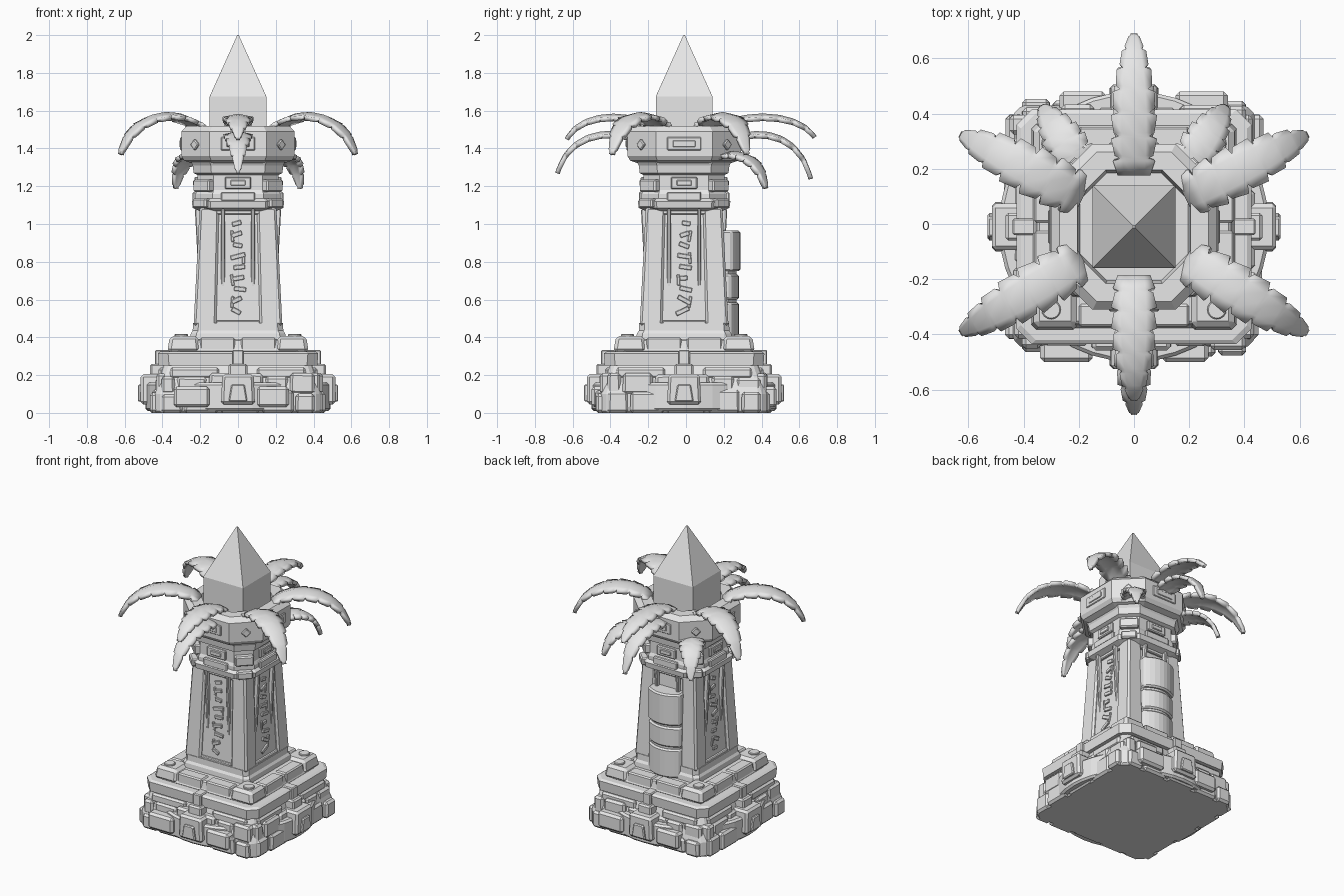
import bpy, bmesh, math, random
from mathutils import Vector, Matrix

random.seed(4)
CY = -0.01  # depth of the tower axis

if "Cube" in bpy.data.objects:
    bpy.data.objects.remove(bpy.data.objects["Cube"], do_unlink=True)

stone = bpy.data.materials.new("pale_grey_stone")
stone.use_nodes = True
grey = (0.8, 0.8, 0.8, 1)
stone.diffuse_color = grey
stone.node_tree.nodes["Principled BSDF"].inputs["Base Color"].default_value = grey


def finish(name, bm, bevel=0):
    bmesh.ops.recalc_face_normals(bm, faces=bm.faces)
    mesh = bpy.data.meshes.new(name)
    bm.to_mesh(mesh)
    bm.free()
    ob = bpy.data.objects.new(name, mesh)
    mesh.materials.append(stone)
    bpy.context.collection.objects.link(ob)
    if bevel:
        mod = ob.modifiers.new("edge_chamfer", "BEVEL")
        mod.width, mod.segments, mod.limit_method = bevel, 1, "ANGLE"
    return ob


def place(angle):
    return Matrix.Translation((0, CY, 0)) @ Matrix.Rotation(math.radians(angle), 4, "Z")


def tier(name, profile, f, bevel=0):
    """Stack of square rings with cut corners; f is the flat share of a side."""
    bm = bmesh.new()
    rings = []
    for h, z in profile:
        rings.append([bm.verts.new(place(k * 90) @ Vector((s * h, -h, z)))
                      for k in range(4) for s in (-f, f)])
    for a, b in zip(rings, rings[1:]):
        for i in range(8):
            j = (i + 1) % 8
            bm.faces.new((a[i], a[j], b[j], b[i]))
    bm.faces.new(rings[0])
    bm.faces.new(rings[-1])
    return finish(name, bm, bevel)


def block(name, angle, u, r, z, bevel=0.01, taper=1, lean=0, roll=0):
    """Box on one side: u across, r outward, z up, each a (low, high) pair."""
    bm = bmesh.new()
    bmesh.ops.create_cube(bm, size=1)
    for v in bm.verts:
        if v.co.z > 0:
            v.co.x *= taper
    size = Matrix.Diagonal((u[1] - u[0], r[1] - r[0], z[1] - z[0], 1))
    mid = Matrix.Translation((sum(u) / 2, -sum(r) / 2, sum(z) / 2))
    turn = Matrix.Rotation(-lean, 4, "X") @ Matrix.Rotation(roll, 4, "Y")
    bm.transform(place(angle) @ mid @ turn @ size)
    return finish(name, bm, bevel)


def pillar(name, angle, low, high, z, bevel):
    """Square corner post; low and high are its (inner, outer) reach at each end."""
    bm = bmesh.new()
    bmesh.ops.create_cube(bm, size=2)
    for v in bm.verts:
        ends = high if v.co.z > 0 else low
        v.co = (ends[v.co.x > 0], -ends[v.co.y > 0], z[v.co.z > 0])
    bm.transform(place(angle))
    return finish(name, bm, bevel)


def curved_slab(name, half, r, z, bevel):
    """Slab on the back whose outer face bows outward."""
    bm = bmesh.new()
    arc = [(half * i / 4, r - 0.045 * (i / 4) ** 2) for i in range(-4, 5)]
    outline = [(-half, 0.16)] + arc + [(half, 0.16)]
    base = bm.faces.new([bm.verts.new((x, y + CY, z[0])) for x, y in outline])
    up = bmesh.ops.extrude_face_region(bm, geom=[base])["geom"]
    bmesh.ops.translate(bm, vec=(0, 0, z[1] - z[0]),
                        verts=[g for g in up if isinstance(g, bmesh.types.BMVert)])
    return finish(name, bm, bevel)


def drum(name, x, y, radius, z0, z1, sides, bevel=0.006):
    bm = bmesh.new()
    bmesh.ops.create_cone(bm, cap_ends=True, segments=sides, radius1=radius, radius2=radius,
                          depth=z1 - z0, matrix=Matrix.Translation((x, y + CY, (z0 + z1) / 2)))
    return finish(name, bm, bevel)


def leaf(name, start, tip, rise, half):
    """Arched, ridged palm leaf with notched edges."""
    a, d = Vector(start), Vector(tip)
    flat = Vector((d.x - a.x, d.y - a.y, 0))
    b = a + flat * 0.3 + Vector((0, 0, rise))
    c = a + flat * 0.85 + Vector((0, 0, rise * 0.8))
    side = Vector((-flat.y, flat.x, 0)).normalized()
    bm = bmesh.new()
    rows = []
    teeth = 7
    stations = [((i + s) / teeth, n) for i in range(teeth)
                for s, n in ((0, 0.95), (0.74, 1.08), (0.84, 0.7))] + [(1, 1)]
    for t, notch in stations:
        p = a * (1 - t) ** 3 + b * 3 * t * (1 - t) ** 2 + c * 3 * t * t * (1 - t) + d * t ** 3
        w = half * min(1, 0.8 + t) * (1 - 0.86 * max(0, (t - 0.4) / 0.6) ** 1.6)
        row = []
        for s in (-1, -0.55, 0, 0.55, 1):
            reach = s * w * (notch if abs(s) == 1 else 1)
            row.append(bm.verts.new(p + side * reach - Vector((0, 0, 0.22 * w * abs(s)))))
        rows.append(row)
    for m, n in zip(rows, rows[1:]):
        for i in range(4):
            bm.faces.new((m[i], n[i], n[i + 1], m[i + 1]))
    ob = finish(name, bm)
    mod = ob.modifiers.new("thickness", "SOLIDIFY")
    mod.thickness, mod.offset = 0.024, 0
    bpy.ops.object.select_all(action="DESELECT")
    ob.select_set(True)
    bpy.context.view_layer.objects.active = ob
    bpy.ops.object.shade_smooth_by_angle(angle=math.radians(35))


# Stepped base
tier("base_core", [(0.44, 0), (0.44, 0.1), (0.41, 0.2), (0.39, 0.26)], 0.92, 0.01)
drum("base_round", 0, 0, 0.49, 0.01, 0.16, 40, 0.012)
tier("base_band", [(0.42, 0.25), (0.425, 0.315), (0.41, 0.325)], 0.87)
tier("base_top", [(0.37, 0.32), (0.36, 0.34), (0.35, 0.39)], 0.86, 0.008)
tier("shaft_plinth", [(0.255, 0.38), (0.25, 0.42), (0.24, 0.435), (0.238, 0.475)], 0.88)

sides = {"front": 0, "left": 90, "back": 180, "right": 270}
for side, ang in sides.items():
    # Rough stones in two courses
    for course, (z0, z1, out, cuts) in enumerate((
            (0.0, 0.11, 0.46, (-0.41, -0.29, -0.1, 0.12, 0.3, 0.41)),
            (0.1, 0.2, 0.44, (-0.41, -0.33, -0.16, 0.14, 0.27, 0.41)))):
        for u0, u1 in zip(cuts, cuts[1:]):
            r = out + random.uniform(-0.012, 0.012)
            top = z1 + random.uniform(-0.015, 0.015)
            block(f"{side}_stone_{course}", ang, (u0 + 0.004, u1 - 0.004), (0.3, r), (z0, top),
                  0.014, 0.97, 0, random.uniform(-0.02, 0.02) if course else 0)
    # Projecting stones beside the keystone
    if side in ("front", "back"):
        for u0, u1 in ((-0.34, -0.15), (0.1, 0.27)):
            block(f"{side}_jutting_stone", ang, (u0, u1), (0.35, 0.49), (0.03, 0.14), 0.015)
    for s in (-1, 1):
        block(f"{side}_ledge", ang, sorted((s * 0.1, s * 0.36)), (0.3, 0.42), (0.18, 0.24), 0.012)
        block(f"{side}_top_slab", ang, sorted((s * 0.015, s * 0.2)), (0.28, 0.362), (0.32, 0.398), 0.008)
    # Keystone with tapered plaque and clasp
    block(f"{side}_keystone", ang, (-0.09, 0.09), (0.35, 0.515), (0.045, 0.205), 0.014, 0.92)
    block(f"{side}_keystone_plaque", ang, (-0.05, 0.05), (0.5, 0.53), (0.06, 0.15), 0.006, 0.7)
    block(f"{side}_keystone_neck", ang, (-0.05, 0.05), (0.35, 0.465), (0.19, 0.26), 0.01)
    block(f"{side}_clasp", ang, (-0.03, 0.03), (0.35, 0.44), (0.24, 0.333), 0.006)
    # Corner blocks with round studs
    x, y, _ = Matrix.Rotation(math.radians(ang), 3, "Z") @ Vector((0.3, -0.3, 0))
    pillar(f"{side}_corner_block", ang, (0.2, 0.375), (0.21, 0.36), (0.32, 0.408), 0.018)
    drum(f"{side}_corner_stud", x, y, 0.035, 0.39, 0.418, 16, 0.004)

# Tapered square shaft with corner pillars and recessed panels
tier("shaft", [(0.218, 0.46), (0.184, 1.09)], 0.94)
lean = -0.054
for side, ang in sides.items():
    pillar(f"{side}_corner_pillar", ang, (0.115, 0.235), (0.1, 0.203), (0.46, 1.09), 0.012)
    for s in (-1, 1):
        block(f"{side}_panel_rail", ang, sorted((s * 0.07, s * 0.09)), (0.18, 0.212), (0.47, 1.08),
              0.005, 1, lean)
    for z0, r in ((0.46, 0.234), (1.05, 0.202)):
        block(f"{side}_panel_end", ang, (-0.115, 0.115), (0.17, r), (z0, z0 + 0.03), 0.005)
    if side == "back":
        continue
    # Carved glyph strokes
    for i in range(9):
        z = 0.54 + i * 0.058
        r = 0.214 - (z - 0.47) * 0.054
        w = random.uniform(0.02, 0.04)
        u = random.uniform(-0.012, 0.012)
        block(f"{side}_glyph_bar", ang, (u - w, u + w), (r - 0.02, r + 0.014), (z - 0.012, z + 0.012),
              0.003, 1, lean, random.uniform(-0.5, 0.5))
        if i % 2:
            u = random.choice((-0.03, 0.03))
            block(f"{side}_glyph_stem", ang, (u - 0.008, u + 0.008), (r - 0.02, r + 0.012),
                  (z - 0.04, z + 0.02), 0.003, 1, lean, random.uniform(-0.2, 0.2))

# Bowed slabs up the back
for z0, z1, r in ((0.39, 0.585, 0.29), (0.6, 0.735, 0.29), (0.75, 0.965, 0.298)):
    curved_slab("back_slab", 0.12, r, (z0, z1), 0.01)
curved_slab("back_slab_core", 0.11, 0.278, (0.4, 0.95), 0)

# Collar, neck and head
tier("collar", [(0.205, 1.07), (0.24, 1.085), (0.245, 1.12), (0.225, 1.135), (0.225, 1.16),
                (0.215, 1.18), (0.215, 1.26), (0.235, 1.27), (0.24, 1.31), (0.25, 1.33)], 0.6)
tier("head", [(0.24, 1.32), (0.285, 1.335), (0.3, 1.36), (0.3, 1.49), (0.27, 1.52),
              (0.205, 1.52), (0.195, 1.46)], 0.5)
for side, ang in sides.items():
    block(f"{side}_neck_plaque", ang, (-0.07, 0.07), (0.2, 0.23), (1.185, 1.25), 0.006)
    block(f"{side}_neck_inset", ang, (-0.04, 0.04), (0.2, 0.237), (1.203, 1.232), 0.004)
    block(f"{side}_collar_lip", ang, (-0.09, 0.09), (0.2, 0.24), (1.12, 1.17), 0.006)
    block(f"{side}_head_plaque", ang, (-0.09, 0.09), (0.28, 0.306), (1.39, 1.46), 0.004)
    block(f"{side}_head_inset", ang, (-0.06, 0.06), (0.28, 0.311), (1.408, 1.442), 0.003)
    # Diagonal faces: clamps and diamond studs
    block(f"{side}_corner_clamp", ang + 45, (-0.06, 0.06), (0.2, 0.28), (1.17, 1.235), 0.008)
    block(f"{side}_corner_bracket", ang + 45, (-0.05, 0.05), (0.2, 0.295), (1.085, 1.135), 0.008)
    block(f"{side}_diamond", ang + 45, (-0.022, 0.022), (0.3, 0.33), (1.398, 1.442), 0.005,
          1, 0, math.pi / 4)

# Pointed crystal
tier("crystal", [(0.15, 1.46), (0.15, 1.675), (0.004, 2.0)], 1 - 1e-3)

# Palm leaves
leaf("front_upper_leaf", (0, -0.19, 1.52), (0, -0.63, 1.45), 0.085, 0.075)
leaf("front_lower_leaf", (0, -0.26, 1.45), (0, -0.68, 1.27), 0.06, 0.07)
leaf("back_upper_leaf", (0, 0.18, 1.52), (0, 0.68, 1.46), 0.085, 0.075)
leaf("back_lower_leaf", (0, 0.25, 1.45), (0, 0.66, 1.24), 0.06, 0.07)
for s, hand in ((1, "left"), (-1, "right")):
    leaf(f"{hand}_front_leaf", (s * 0.19, -0.13, 1.51), (s * 0.62, -0.39, 1.37), 0.12, 0.085)
    leaf(f"{hand}_back_leaf", (s * 0.19, 0.1, 1.51), (s * 0.62, 0.32, 1.37), 0.12, 0.085)
    leaf(f"{hand}_back_low_leaf", (s * 0.18, 0.19, 1.36), (s * 0.33, 0.42, 1.19), 0.03, 0.072)
